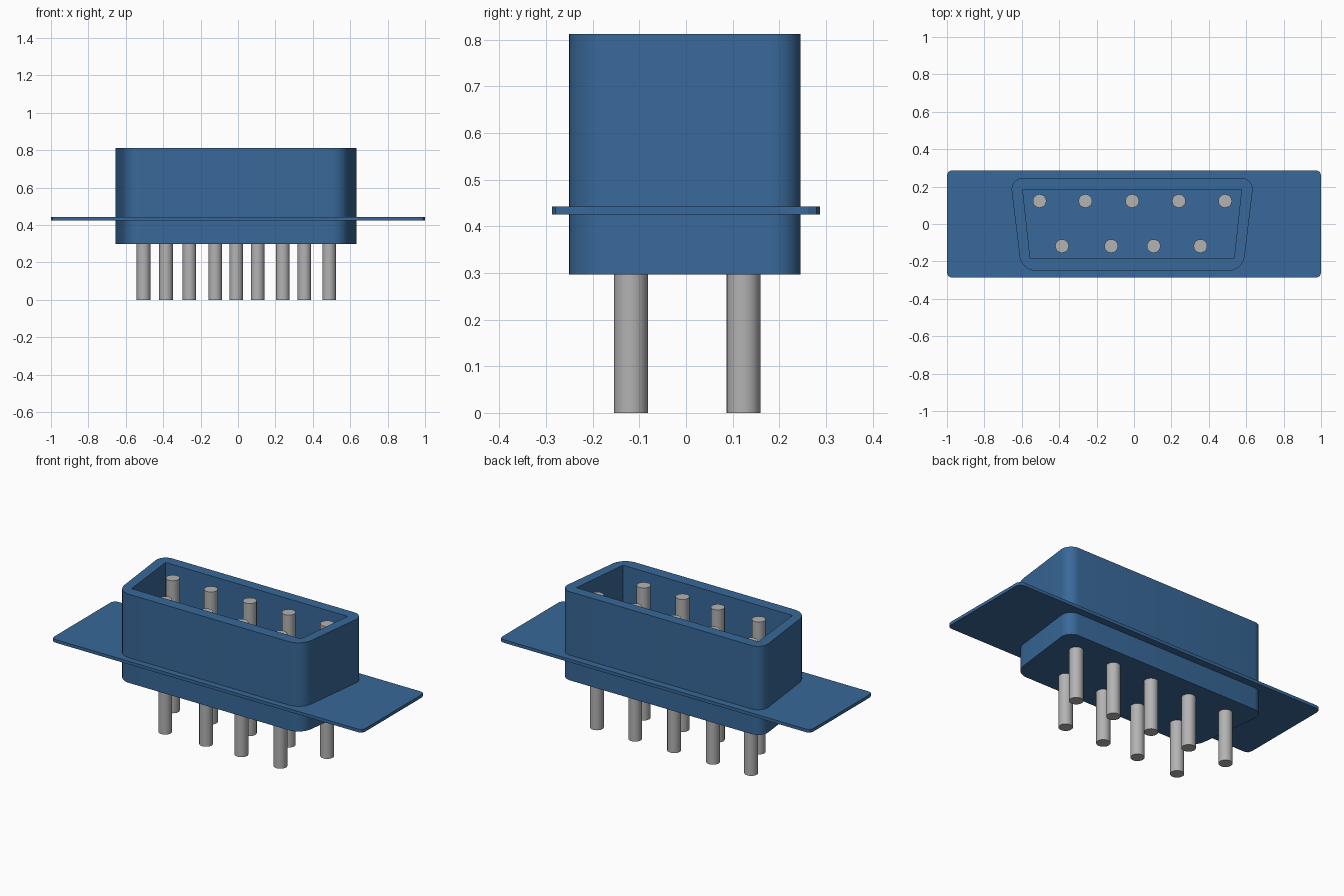
import bpy, bmesh, math
from mathutils import Vector

cube = bpy.data.objects.get("Cube")
if cube:
    bpy.data.objects.remove(cube, do_unlink=True)


def material(name, rgb):
    mat = bpy.data.materials.new(name)
    mat.use_nodes = True
    mat.diffuse_color = (*rgb, 1)
    mat.node_tree.nodes["Principled BSDF"].inputs["Base Color"].default_value = (*rgb, 1)
    return mat


blue = material("blue plastic", (0.04, 0.14, 0.32))
grey = material("grey metal", (0.45, 0.45, 0.45))


def rounded(corners, steps):
    """Outline from (x, y, radius) corners, each replaced by a fillet arc."""
    outline = []
    for i, (x, y, r) in enumerate(corners):
        p = Vector((x, y))
        a = (Vector(corners[i - 1][:2]) - p).normalized()
        b = (Vector(corners[(i + 1) % len(corners)][:2]) - p).normalized()
        if r == 0:
            outline.append(p)
            continue
        half = a.angle(b) / 2
        centre = p + (a + b).normalized() * r / math.sin(half)
        start = (p + a * r / math.tan(half) - centre).normalized()
        end = (p + b * r / math.tan(half) - centre).normalized()
        for k in range(steps + 1):
            outline.append(centre + start.slerp(end, k / steps) * r)
    return outline


def prism(name, outline, z0, z1, mat):
    """Upright solid with the given outline between two heights."""
    mesh = bpy.data.meshes.new(name)
    bm = bmesh.new()
    base = bm.faces.new([bm.verts.new((p.x, p.y, z0)) for p in outline])
    top = bmesh.ops.extrude_face_region(bm, geom=[base], use_keep_orig=True)["geom"]
    bmesh.ops.translate(bm, vec=(0, 0, z1 - z0),
                        verts=[v for v in top if isinstance(v, bmesh.types.BMVert)])
    bmesh.ops.recalc_face_normals(bm, faces=bm.faces)
    bm.to_mesh(mesh)
    bm.free()
    mesh.materials.append(mat)
    obj = bpy.data.objects.new(name, mesh)
    bpy.context.collection.objects.link(obj)
    return obj


def smooth(obj):
    bpy.ops.object.select_all(action="DESELECT")
    obj.select_set(True)
    bpy.context.view_layer.objects.active = obj
    bpy.ops.object.shade_smooth_by_angle(angle=math.radians(35))


# Housing: rounded trapezoid block with a sharp-cornered pocket open at the top
housing = prism("housing", rounded([(-0.662, 0.246, 0.06), (-0.602, -0.251, 0.09),
                                    (0.582, -0.251, 0.09), (0.642, 0.246, 0.06)], 8),
                0.297, 0.812, blue)
cutter = prism("pocket_cutter", rounded([(-0.595, 0.185, 0), (-0.555, -0.185, 0),
                                         (0.535, -0.185, 0), (0.575, 0.185, 0)], 1),
               0.43, 0.9, blue)
cutter.hide_render = True
smooth(housing)
cut = housing.modifiers.new("pocket", "BOOLEAN")
cut.operation = "DIFFERENCE"
cut.solver = "EXACT"
cut.object = cutter
bpy.ops.object.modifier_apply(modifier=cut.name)
bpy.data.objects.remove(cutter, do_unlink=True)
smooth(housing)

# Mounting flange: thin plate with rounded corners, open around the pocket
flange = prism("flange", rounded([(-1, 0.287, 0.025), (-1, -0.287, 0.025),
                                  (1, -0.287, 0.025), (1, 0.287, 0.025)], 2),
               0.425, 0.443, blue)

# Contact pins: five at the back, four at the front
rows = {"back_pin": (0.123, (-0.505, -0.26, -0.01, 0.24, 0.487)),
        "front_pin": (-0.118, (-0.385, -0.122, 0.105, 0.355))}
for name, (y, xs) in rows.items():
    for i, x in enumerate(xs):
        bpy.ops.mesh.primitive_cylinder_add(vertices=20, radius=0.0365, depth=0.77,
                                            location=(x, y, 0.385))
        pin = bpy.context.object
        pin.name = f"{name}_{i + 1}"
        pin.data.materials.append(grey)
        smooth(pin)
